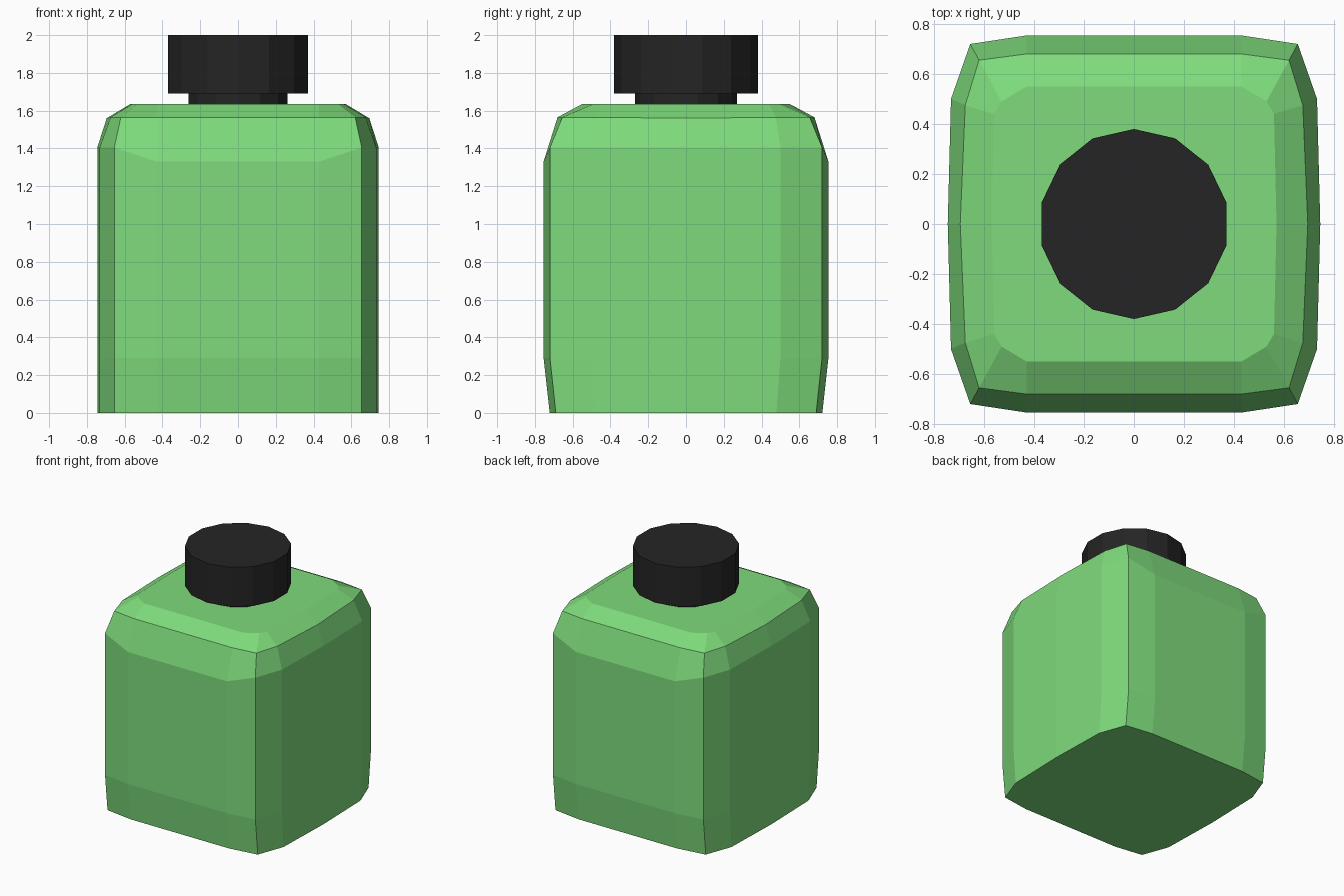
import bpy
import bmesh
import math

cube = bpy.data.objects.get("Cube")
if cube:
    bpy.data.objects.remove(cube, do_unlink=True)


def material(name, rgb):
    mat = bpy.data.materials.new(name)
    mat.use_nodes = True
    mat.diffuse_color = (*rgb, 1)
    mat.node_tree.nodes["Principled BSDF"].inputs["Base Color"].default_value = (*rgb, 1)
    return mat


def loft(name, rings, mat):
    """Skin a stack of closed rings and cap both ends."""
    bm = bmesh.new()
    loops = [[bm.verts.new(p) for p in ring] for ring in rings]
    n = len(loops[0])
    for low, high in zip(loops, loops[1:]):
        for i in range(n):
            j = (i + 1) % n
            bm.faces.new((low[i], low[j], high[j], high[i]))
    bm.faces.new(loops[0][::-1])
    bm.faces.new(loops[-1])
    bmesh.ops.recalc_face_normals(bm, faces=bm.faces)
    mesh = bpy.data.meshes.new(name)
    bm.to_mesh(mesh)
    bm.free()
    mesh.materials.append(mat)
    obj = bpy.data.objects.new(name, mesh)
    bpy.context.collection.objects.link(obj)
    return obj


def bulged_ring(mid, side, corner, end):
    """Mirror one quadrant (side middle, side, corner, end) into a full ring."""
    half = [mid, side, corner, end]
    half += [(-x, y, z) for x, y, z in half[::-1]]
    return half + [(x, -y, z) for x, y, z in half[-2:0:-1]]


def round_ring(radius, z, sides=14):
    angles = [math.pi / 2 + math.tau * i / sides for i in range(sides)]
    return [(radius * math.cos(a), radius * math.sin(a), z) for a in angles]


green = material("bottle green", (0.21, 0.71, 0.20))
black = material("cap black", (0.018, 0.018, 0.018))


# Bottle body: bulging square section, tapered foot and rounded shoulder
def wall(taper, side_z, end_z):
    return bulged_ring((0.745, 0, side_z), (0.732, 0.5 * taper, side_z),
                       (0.655, 0.72 * taper, side_z), (0.43, 0.754 * taper, end_z))


shoulder = bulged_ring((0.695, 0, 1.56), (0.675, 0.475, 1.565),
                       (0.62, 0.655, 1.565), (0.43, 0.68, 1.565))
top = bulged_ring((0.57, 0, 1.635), (0.56, 0.44, 1.635),
                  (0.53, 0.49, 1.635), (0.43, 0.55, 1.635))
loft("bottle_body", [wall(0.957, 0, 0), wall(1, 0.29, 0.29),
                     wall(1, 1.405, 1.33), shoulder, top], green)

# Neck and cap
loft("neck", [round_ring(0.27, 1.62), round_ring(0.27, 1.70)], black)
loft("cap", [round_ring(0.38, 1.69), round_ring(0.38, 2.0)], black)
